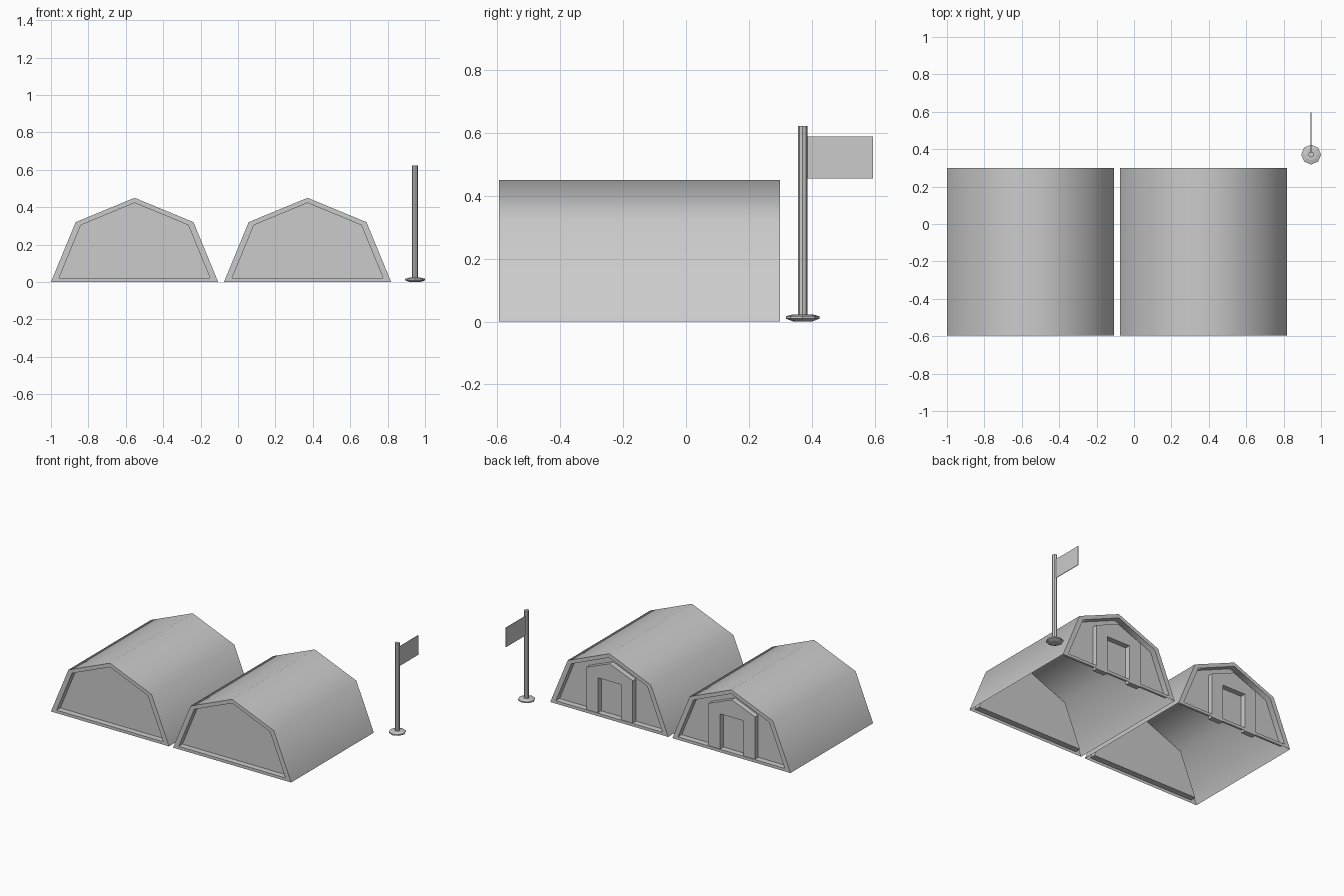
import bpy, bmesh, math

if "Cube" in bpy.data.objects:
    bpy.data.objects.remove(bpy.data.objects["Cube"])

Y0, Y1 = -0.595, 0.299      # front and back of the huts
RECESS = 0.04               # depth of the end panels behind the frame
OUTER = [(-0.447, 0), (-0.315, 0.32), (0, 0.45), (0.315, 0.32), (0.447, 0)]
INNER = [(-0.404, 0.02), (-0.287, 0.304), (0, 0.423), (0.287, 0.304), (0.404, 0.02)]
PORTAL = [(-0.175, 0), (-0.175, 0.31), (0, 0.38), (0.175, 0.31), (0.175, 0),
          (0.088, 0), (0.088, 0.26), (-0.088, 0.26), (-0.088, 0)]


def finish(bm, name, angle=None, location=(0, 0, 0)):
    bmesh.ops.recalc_face_normals(bm, faces=bm.faces)
    mesh = bpy.data.meshes.new(name)
    bm.to_mesh(mesh)
    bm.free()
    obj = bpy.data.objects.new(name, mesh)
    obj.location = location
    bpy.context.collection.objects.link(obj)
    if angle:
        bpy.ops.object.select_all(action='DESELECT')
        bpy.context.view_layer.objects.active = obj
        obj.select_set(True)
        bpy.ops.object.shade_smooth_by_angle(angle=math.radians(angle))
    return obj


def ring(bm, profile, y):
    return [bm.verts.new((x, y, z)) for x, z in profile]


def bridge(bm, a, b, closed=True):
    n = len(a)
    for i in range(n if closed else n - 1):
        j = (i + 1) % n
        bm.faces.new((a[i], a[j], b[j], b[i]))


def hut_shell(name, x):
    # Curved roof, open underneath, with a recessed panel at each end
    bm = bmesh.new()
    ends = []
    for y, inward in ((Y0, 1), (Y1, -1)):
        outer = ring(bm, OUTER, y)
        rim = ring(bm, INNER, y)
        panel = ring(bm, INNER, y + inward * RECESS)
        bridge(bm, outer, rim)
        bridge(bm, rim, panel)
        bm.faces.new(panel)
        ends.append(outer)
    bridge(bm, ends[0], ends[1], closed=False)
    return finish(bm, name, 50, (x, 0, 0))


def door_portal(name, x):
    # Gabled surround standing on the back panel
    bm = bmesh.new()
    front = ring(bm, PORTAL, Y1 - 0.004)
    back = ring(bm, PORTAL, Y1 - RECESS)
    bridge(bm, front, back)
    bm.faces.new(front)
    bm.faces.new(back)
    return finish(bm, name, None, (x, 0, 0))


def lathe(name, profile, location, sides=8):
    bm = bmesh.new()
    rings = []
    for r, z in profile:
        rings.append([bm.verts.new((r * math.cos(math.tau * i / sides),
                                    r * math.sin(math.tau * i / sides), z))
                      for i in range(sides)])
    for a, b in zip(rings, rings[1:]):
        bridge(bm, a, b)
    bm.faces.new(rings[0])
    bm.faces.new(rings[-1])
    return finish(bm, name, None, location)


# Huts
for side, x in (("left", -0.553), ("right", 0.372)):
    hut_shell(side + "_hut", x)
    door_portal(side + "_door_portal", x)

# Flagpole
PX, PY = 0.947, 0.371
lathe("pole_base", [(0.03, 0), (0.053, 0.009), (0.053, 0.017), (0.03, 0.023)], (PX, PY, 0))
lathe("pole", [(0.0155, 0.01), (0.0155, 0.622)], (PX, PY, 0))

# Flag
bpy.ops.mesh.primitive_cube_add(size=1, location=(PX, (PY + 0.01 + 0.595) / 2, 0.521))
flag = bpy.context.object
flag.name = "flag"
flag.scale = (0.004, 0.595 - PY - 0.01, 0.133)
